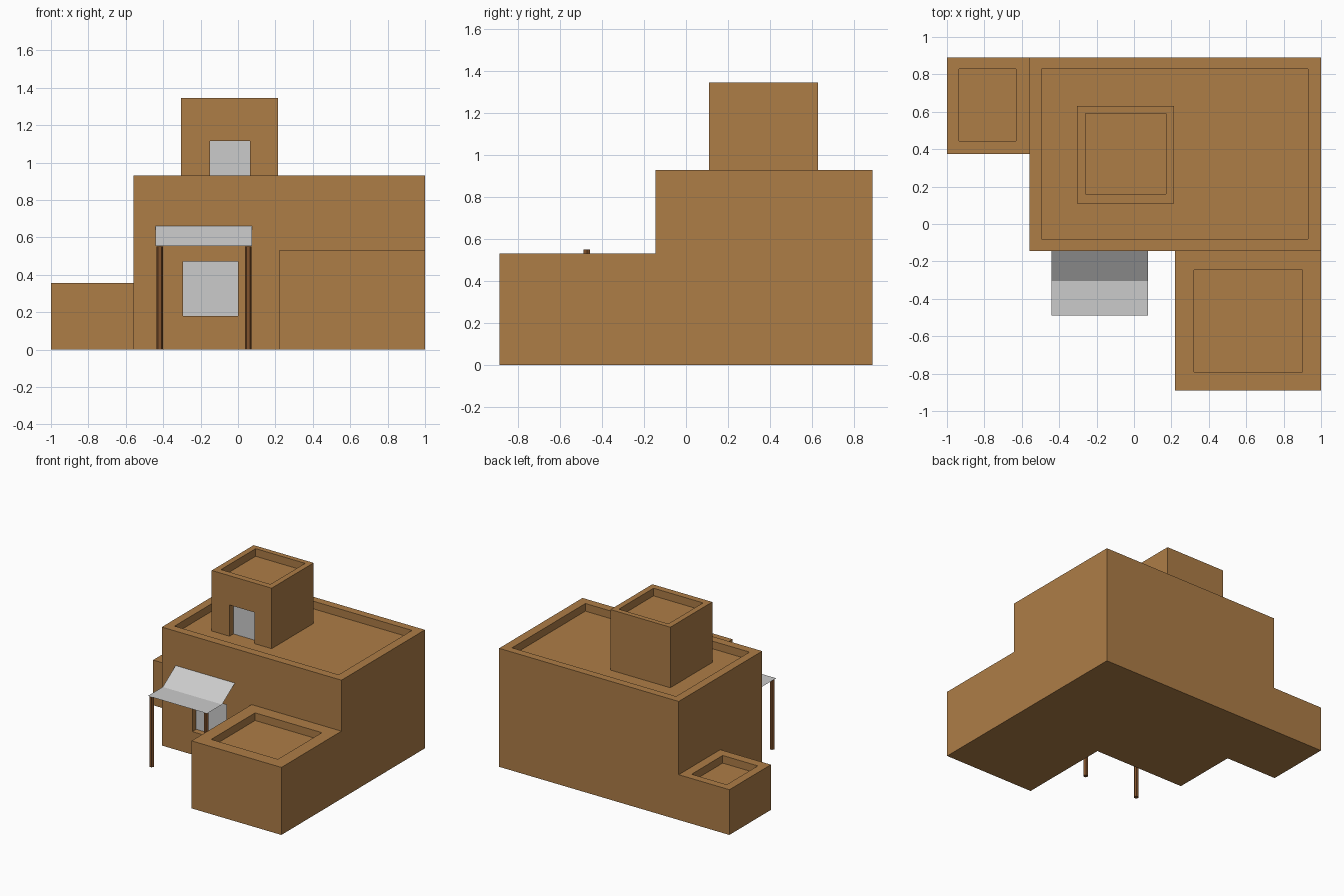
import bpy, bmesh, math

if "Cube" in bpy.data.objects:
    bpy.data.objects.remove(bpy.data.objects["Cube"])


def material(name, rgb):
    m = bpy.data.materials.new(name)
    m.diffuse_color = (*rgb, 1)
    m.use_nodes = True
    m.node_tree.nodes["Principled BSDF"].inputs["Base Color"].default_value = m.diffuse_color
    return m


adobe = material("adobe", (0.42, 0.205, 0.062))
wood = material("wood", (0.22, 0.085, 0.025))


def from_bmesh(name, bm, mat=None):
    me = bpy.data.meshes.new(name)
    bm.to_mesh(me)
    bm.free()
    ob = bpy.data.objects.new(name, me)
    bpy.context.collection.objects.link(ob)
    if mat:
        me.materials.append(mat)
    return ob


def box(name, x, y, z, mat=None):
    bm = bmesh.new()
    bmesh.ops.create_cube(bm, size=1)
    for v in bm.verts:
        for i, (lo, hi) in enumerate((x, y, z)):
            v.co[i] = lo if v.co[i] < 0 else hi
    return from_bmesh(name, bm, mat)


def sheet(name, x, profile):
    """Surface swept along x from a (y, z) profile."""
    bm = bmesh.new()
    rows = [[bm.verts.new((px, y, z)) for px in x] for y, z in profile]
    for a, b in zip(rows, rows[1:]):
        bm.faces.new((a[0], a[1], b[1], b[0]))
    return from_bmesh(name, bm)


def combine(target, other, op):
    """Apply a boolean and remove the helper."""
    mod = target.modifiers.new(op, 'BOOLEAN')
    mod.operation, mod.solver, mod.object = op, 'EXACT', other
    bpy.context.view_layer.objects.active = target
    bpy.ops.object.modifier_apply(modifier=mod.name)
    bpy.data.objects.remove(other, do_unlink=True)


# Main block with the two lower wings joined on
house = box("house", (-0.56, 1), (-0.145, 0.89), (0, 0.93), adobe)
combine(house, box("left_wing", (-1, -0.3), (0.375, 0.89), (0, 0.355), adobe), 'UNION')
combine(house, box("front_wing", (0.22, 1), (-0.89, 0.2), (0, 0.53), adobe), 'UNION')

# Sunken roofs behind parapets
for x, y, top in [((-0.495, 0.93), (-0.08, 0.83), 0.93),
                  ((-0.935, -0.63), (0.445, 0.83), 0.355),
                  ((0.32, 0.9), (-0.79, -0.245), 0.53)]:
    combine(house, box("cut", x, y, (top - 0.06, top + 0.1), adobe), 'DIFFERENCE')

# Roof tower with its own sunken roof
combine(house, box("tower", (-0.305, 0.215), (0.11, 0.63), (0.8, 1.345), adobe), 'UNION')
combine(house, box("cut", (-0.26, 0.17), (0.16, 0.59), (1.285, 1.5), adobe), 'DIFFERENCE')

# Recessed openings with grey panels
for name, x, y, z in [("tower_door", (-0.15, 0.065), 0.11, (0.87, 1.115)),
                      ("window", (-0.295, 0), -0.145, (0.18, 0.47))]:
    combine(house, box("cut", x, (y - 0.05, y + 0.05), z, adobe), 'DIFFERENCE')
    sheet(name, x, [(y + 0.048, z[0]), (y + 0.048, z[1])])

# Merge coplanar faces left by the booleans
bm = bmesh.new()
bm.from_mesh(house.data)
bmesh.ops.remove_doubles(bm, verts=bm.verts, dist=1e-5)
bmesh.ops.dissolve_limit(bm, angle_limit=0.01, verts=bm.verts, edges=bm.edges)
bm.to_mesh(house.data)
bm.free()

# Thin folded awning: flat in front, sloping up to the wall
sheet("awning", (-0.44, 0.075), [(-0.49, 0.553), (-0.305, 0.553), (-0.145, 0.66)])

# Awning posts
for name, x in (("left_post", -0.418), ("right_post", 0.055)):
    bpy.ops.mesh.primitive_cylinder_add(vertices=6, radius=0.018, depth=0.55,
                                        location=(x, -0.473, 0.275),
                                        rotation=(0, 0, math.radians(30)))
    post = bpy.context.object
    post.name = name
    post.data.materials.append(wood)
